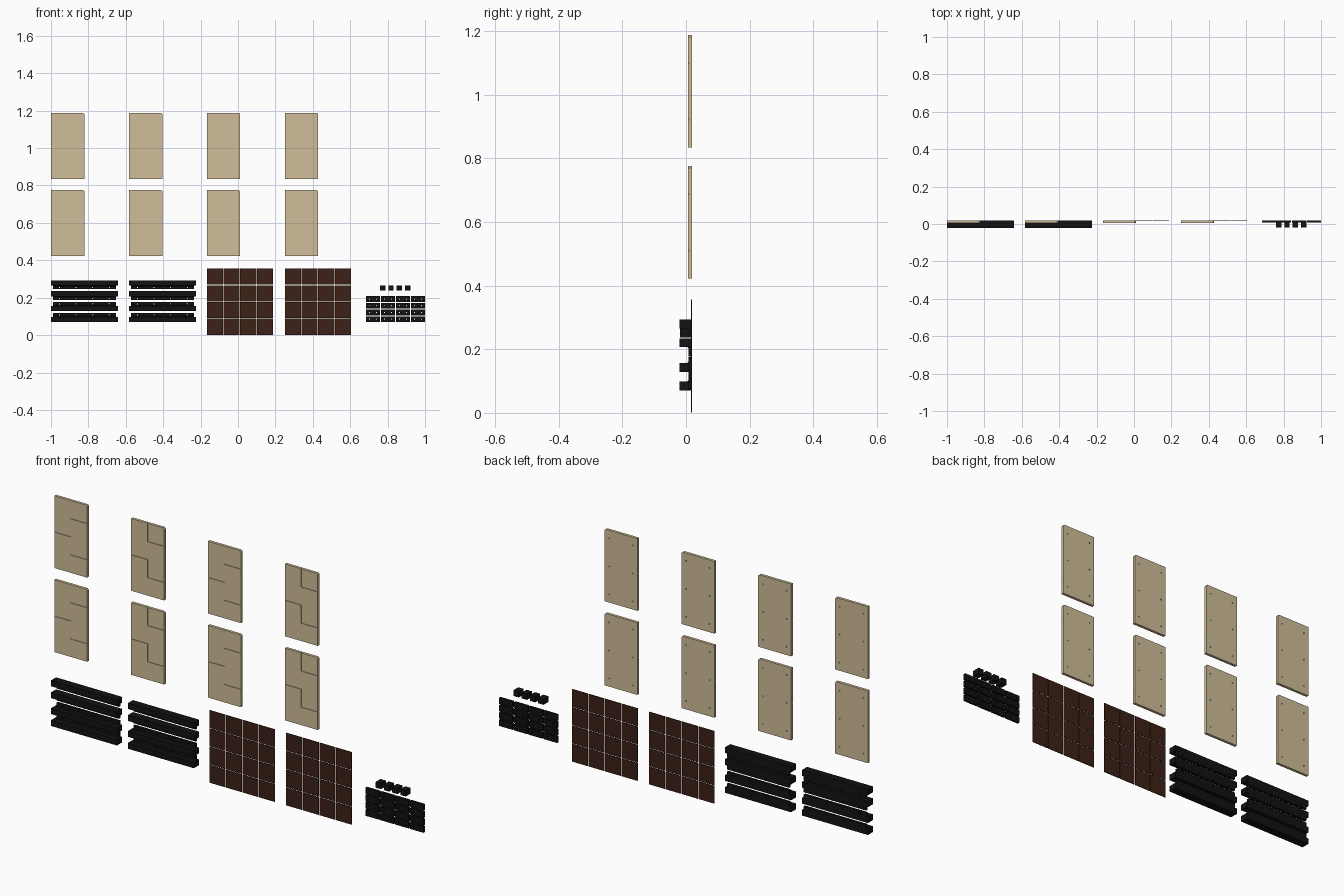
import bpy, bmesh, math
from mathutils import Matrix, Vector

if "Cube" in bpy.data.objects:
    bpy.data.objects.remove(bpy.data.objects["Cube"])


def material(name, rgb):
    m = bpy.data.materials.new(name)
    m.diffuse_color = (*rgb, 1)
    m.use_nodes = True
    m.node_tree.nodes["Principled BSDF"].inputs["Base Color"].default_value = m.diffuse_color
    return m


TAN = material("sand", (0.63, 0.51, 0.32))
BROWN = material("dark_brown", (0.045, 0.015, 0.008))
BLACK = material("black", (0.006, 0.006, 0.006))


def add_box(bm, x0, x1, y0, y1, z0, z1):
    mat = Matrix.Translation(((x0 + x1) / 2, (y0 + y1) / 2, (z0 + z1) / 2)) @ \
        Matrix.Diagonal((x1 - x0, y1 - y0, z1 - z0, 1))
    bmesh.ops.create_cube(bm, size=1, matrix=mat)


def add_hole(bm, x, y0, y1, z, r):
    mat = Matrix.Translation((x, (y0 + y1) / 2, z)) @ Matrix.Rotation(math.pi / 2, 4, 'X')
    bmesh.ops.create_cone(bm, cap_ends=True, segments=10, radius1=r, radius2=r,
                          depth=y1 - y0, matrix=mat)


def add_prism(bm, pts, depth):
    """Extrude a closed outline of 3D points along a vector."""
    f = bm.faces.new([bm.verts.new(p) for p in pts])
    ext = bmesh.ops.extrude_face_region(bm, geom=[f])
    bmesh.ops.translate(bm, vec=Vector(depth),
                        verts=[v for v in ext["geom"] if isinstance(v, bmesh.types.BMVert)])
    bmesh.ops.recalc_face_normals(bm, faces=bm.faces)


def to_mesh(bm, name, mat=None):
    me = bpy.data.meshes.new(name)
    bm.to_mesh(me)
    bm.free()
    if mat:
        me.materials.append(mat)
    return me


def place(name, me, loc, rot=0):
    ob = bpy.data.objects.new(name, me)
    ob.location = loc
    ob.rotation_euler.y = rot
    bpy.context.collection.objects.link(ob)
    return ob


def carve(name, body, cutter, mat):
    """Subtract the cutter once and return a mesh that can be shared."""
    a = place("body", to_mesh(body, name, mat), (0, 0, 0))
    b = place("cutter", to_mesh(cutter, "cutter"), (0, 0, 0))
    b.hide_render = True
    mod = a.modifiers.new("cut", 'BOOLEAN')
    mod.object, mod.operation, mod.solver, mod.use_self = b, 'DIFFERENCE', 'EXACT', True
    me = bpy.data.meshes.new_from_object(
        a.evaluated_get(bpy.context.evaluated_depsgraph_get()))
    me.name = name
    bpy.data.objects.remove(a)
    bpy.data.objects.remove(b)
    return me


# wall panels: slab with clipped corner, brick-joint grooves and blind screw holes
W, H = 0.178, 0.354
YF, YB = 0.006, 0.0195


def panel(name, with_verticals):
    body, cut = bmesh.new(), bmesh.new()
    c = 0.006
    add_prism(body, [(0, YF, 0), (W, YF, 0), (W, YF, H - c), (W - c, YF, H), (0, YF, H)],
              (0, YB - YF, 0))
    g, d, q = 0.0015, YF + 0.003, H / 4
    for x0, x1, row in ((W / 2, W + .01, 3), (-.01, W / 2, 2), (W / 2, W + .01, 1)):
        add_box(cut, x0 - g, x1 + g, 0, d, row * q - g, row * q + g)
    if with_verticals:
        for z0, z1 in ((3 * q, H + .01), (q, 2 * q)):
            add_box(cut, W / 2 - g * .9, W / 2 + g * .9, -.001, d - .0002, z0, z1)
    for x in (0.025, W - 0.025):
        for z in (0.04, H / 2, H - 0.04):
            add_hole(cut, x, YB - 0.006, YB + 0.01, z, 0.003)
    return carve(name, body, cut, TAN)


panels = [panel("half_joint_panel", False), panel("full_joint_panel", True)]
COLS = (-1.0, -0.583, -0.167, 0.25)
for i, x in enumerate(COLS):
    for z in (0.422, 0.834):
        place("wall_panel", panels[i % 2], (x, 0, z))

# thin base boards, each a 4 x 4 sheet of separate tiles
bm = bmesh.new()
P, G = 0.0895, 0.003
for i in range(4):
    for j in range(4):
        add_box(bm, i * P, i * P + P - G, 0.0165, 0.0195, j * P, j * P + P - G)
board = to_mesh(bm, "tile_board", BROWN)
for x in COLS[2:]:
    place("tile_board", board, (x, 0, 0.001))

# L-section rails: deep bar below, drilled flange behind, ends staggered
L, RH, DEEP = 0.358, 0.0475, 0.028
body, cut = bmesh.new(), bmesh.new()
s = 0.010
profile = [(YB, -RH / 2), (-0.0205, -RH / 2), (-0.0205, DEEP - RH / 2),
           (YF - .002, DEEP - RH / 2), (YF + .002, DEEP + .004 - RH / 2), (YF + .002, RH / 2),
           (YB, RH / 2)]
add_prism(body, [(s - L / 2, y, z) for y, z in profile], (L - 2 * s, 0, 0))
# staggered tongues at both ends
tongue = bmesh.new()
add_box(cut, -L, -L + .01, 0, .01, 1, 1.01)
add_box(tongue, -L / 2, -L / 2 + s, -0.0205, YB, -RH / 2, DEEP - RH / 2)
add_box(tongue, L / 2 - s, L / 2, -0.0205, YB, -RH / 2, DEEP - RH / 2)
for k in (-1.5, -.5, .5, 1.5):
    add_hole(cut, k * 0.0885, -.03, .03, 0.0145, 0.003)
rail = carve("rail", body, cut, BLACK)
ends = to_mesh(tongue, "rail_tongues", BLACK)
for x in COLS[:2]:
    for r in range(4):
        loc = (x + L / 2, 0, 0.07 + RH / 2 + r * 0.0585)
        rot = math.pi if r > 1 else 0
        place("rail", rail, loc, rot)
        place("rail_tongues", ends, loc, rot)

# small joining plates with two screw holes
body, cut = bmesh.new(), bmesh.new()
add_box(body, 0, 0.074, YF + .002, YB, 0, 0.030)
for x in (0.018, 0.056):
    add_hole(cut, x, -.01, .03, 0.015, 0.003)
plate = carve("joining_plate", body, cut, BLACK)
for i in range(4):
    for j in range(4):
        place("joining_plate", plate, (0.685 + i * 0.0803, 0, 0.07 + j * 0.036))

# corner clips above the plates
bm = bmesh.new()
add_box(bm, 0, 0.029, -0.0185, YB, 0, 0.028)
clip = to_mesh(bm, "corner_clip", BLACK)
for i in range(4):
    place("corner_clip", clip, (0.759 + i * 0.0447, 0, 0.2375))
